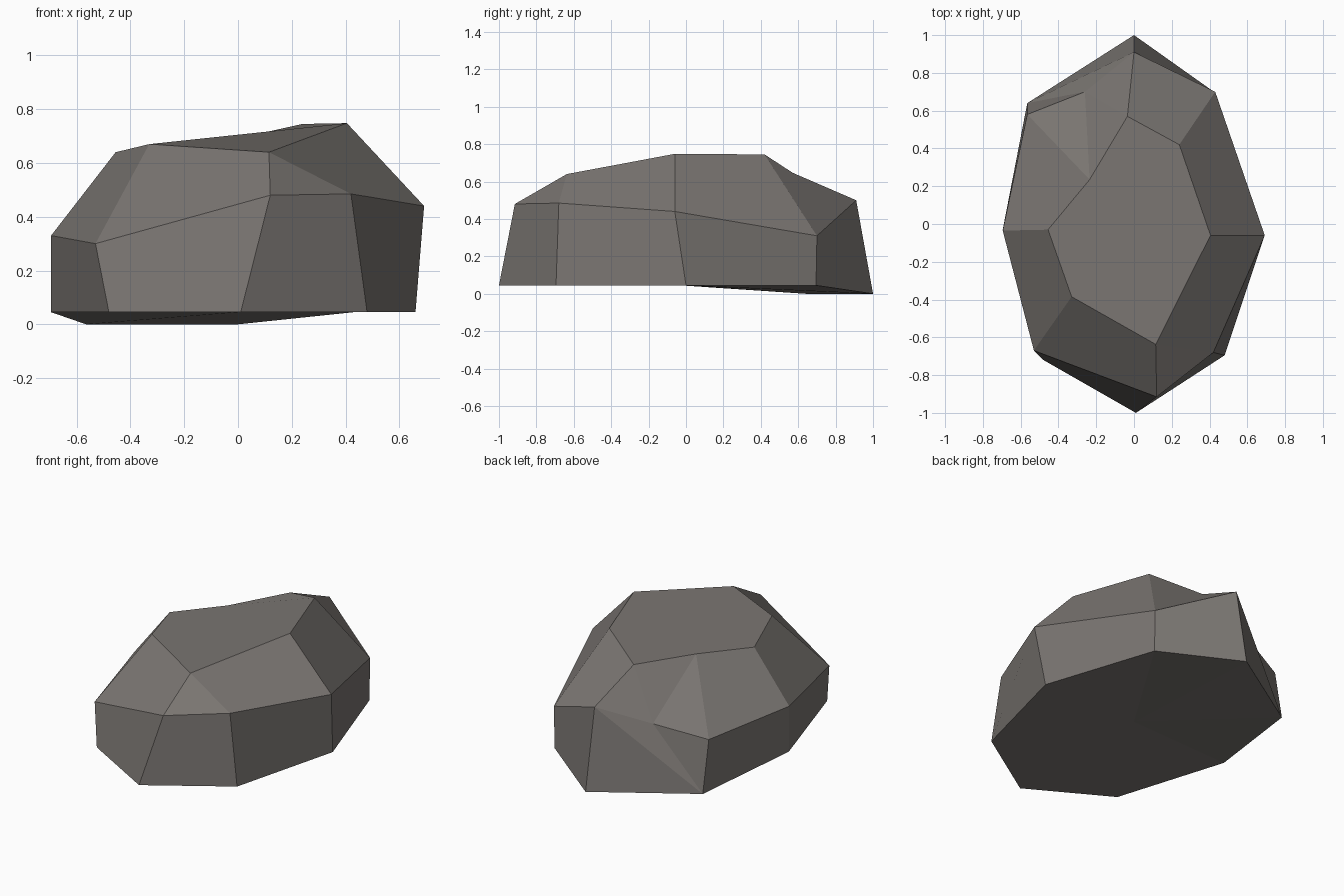
import bpy, bmesh

if "Cube" in bpy.data.objects:
    bpy.data.objects.remove(bpy.data.objects["Cube"])

# Rings run clockwise from the back: back, back right, right, front right, front ...
BASE = [(0, 1, 0), (.43, .695, .045), (.66, 0, .045), (.48, -.695, .045),
        (.01, -1, .045), (-.48, -.72, .045), (-.695, -.03, .045), (-.565, .64, 0)]
WAIST = [(0, .91, .5), (.43, .70, .31), (.692, -.06, .44), (.42, -.68, .485),
         (.12, -.915, .48), (-.53, -.67, .30), (-.695, -.035, .33), (-.565, .58, .32)]
CROWN = [(-.035, .57, .647), (.24, .42, .745), (.405, -.06, .748), (.115, -.637, .64),
         (-.33, -.385, .67), (-.455, -.03, .64), (-.235, .235, .64)]
CROWN_FOR = [0, 1, 2, 3, 3, 4, 5, 6]   # front facet narrows to a point

bm = bmesh.new()
base, waist, crown = [[bm.verts.new(p) for p in ring] for ring in (BASE, WAIST, CROWN)]
centre = bm.verts.new((0, 0, .045))
dent = bm.verts.new((-.26, .70, .384))
top = [crown[i] for i in CROWN_FOR]

# Underside fan, side facets and shoulder facets
for i in range(8):
    j = (i + 1) % 8
    bm.faces.new((base[i], base[j], centre))
    if i == 7:
        continue
    bm.faces.new((base[j], base[i], waist[i], waist[j]))
    shoulder = [waist[j], waist[i], top[i]]
    if top[j] is not top[i]:
        shoulder.append(top[j])
    bm.faces.new(shoulder)

# Dented facets at the back left
for f in ((base[0], base[7], waist[0]), (waist[0], base[7], dent),
          (dent, base[7], waist[7]), (waist[7], top[7], dent),
          (dent, top[7], top[0]), (dent, top[0], waist[0])):
    bm.faces.new(f)

# Flat crown
bm.faces.new(crown)
bmesh.ops.recalc_face_normals(bm, faces=bm.faces)

mesh = bpy.data.meshes.new("rock")
bm.to_mesh(mesh)
bm.free()
rock = bpy.data.objects.new("rock", mesh)
bpy.context.collection.objects.link(rock)

stone = bpy.data.materials.new("grey stone")
stone.diffuse_color = (.195, .18, .168, 1)
stone.use_nodes = True
stone.node_tree.nodes["Principled BSDF"].inputs["Base Color"].default_value = stone.diffuse_color
mesh.materials.append(stone)
